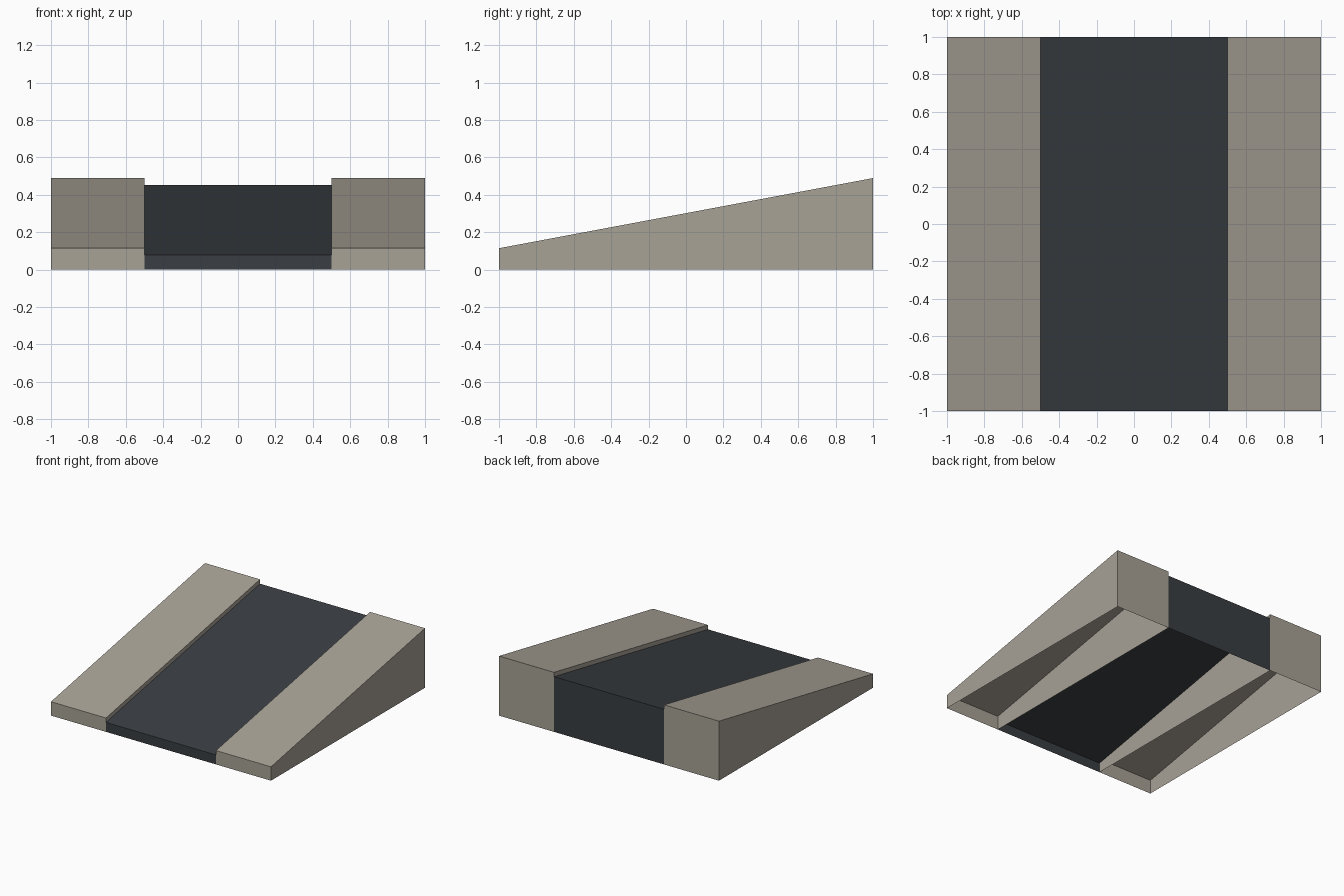
import bpy
import bmesh

# Remove the default cube
old = bpy.data.objects.get("Cube")
if old:
    bpy.data.objects.remove(old, do_unlink=True)


def make_material(name, rgb):
    mat = bpy.data.materials.new(name)
    mat.use_nodes = True
    colour = (*rgb, 1.0)
    mat.diffuse_color = colour
    mat.node_tree.nodes["Principled BSDF"].inputs["Base Color"].default_value = colour
    return mat


def make_wedge(name, x_min, x_max, front_height, back_height, mat, side_walls=True):
    """Hollow sloped shell with an open underside, rising towards the back."""
    bm = bmesh.new()
    bmesh.ops.create_cube(bm, size=2.0)
    bm.normal_update()
    # Drop the floor, and the sides where neighbouring parts close them
    unwanted = [f for f in bm.faces
                if f.normal.z < -0.5 or (not side_walls and abs(f.normal.x) > 0.5)]
    bmesh.ops.delete(bm, geom=unwanted, context='FACES')
    # Fit the width and slope the top
    for v in bm.verts:
        v.co.x = x_min if v.co.x < 0 else x_max
        height = front_height if v.co.y < 0 else back_height
        v.co.z = height if v.co.z > 0 else 0.0
    mesh = bpy.data.meshes.new(name)
    bm.to_mesh(mesh)
    bm.free()
    mesh.materials.append(mat)
    obj = bpy.data.objects.new(name, mesh)
    bpy.context.scene.collection.objects.link(obj)
    return obj


concrete = make_material("pavement_beige", (0.39, 0.36, 0.305))
asphalt = make_material("road_dark_grey", (0.041, 0.047, 0.054))

# Raised pavements on both sides
make_wedge("left_pavement", 0.5, 1.0, 0.114, 0.489, concrete)
make_wedge("right_pavement", -1.0, -0.5, 0.114, 0.489, concrete)

# Lower road ramp between the pavements
make_wedge("road_ramp", -0.5, 0.5, 0.078, 0.453, asphalt, side_walls=False)
